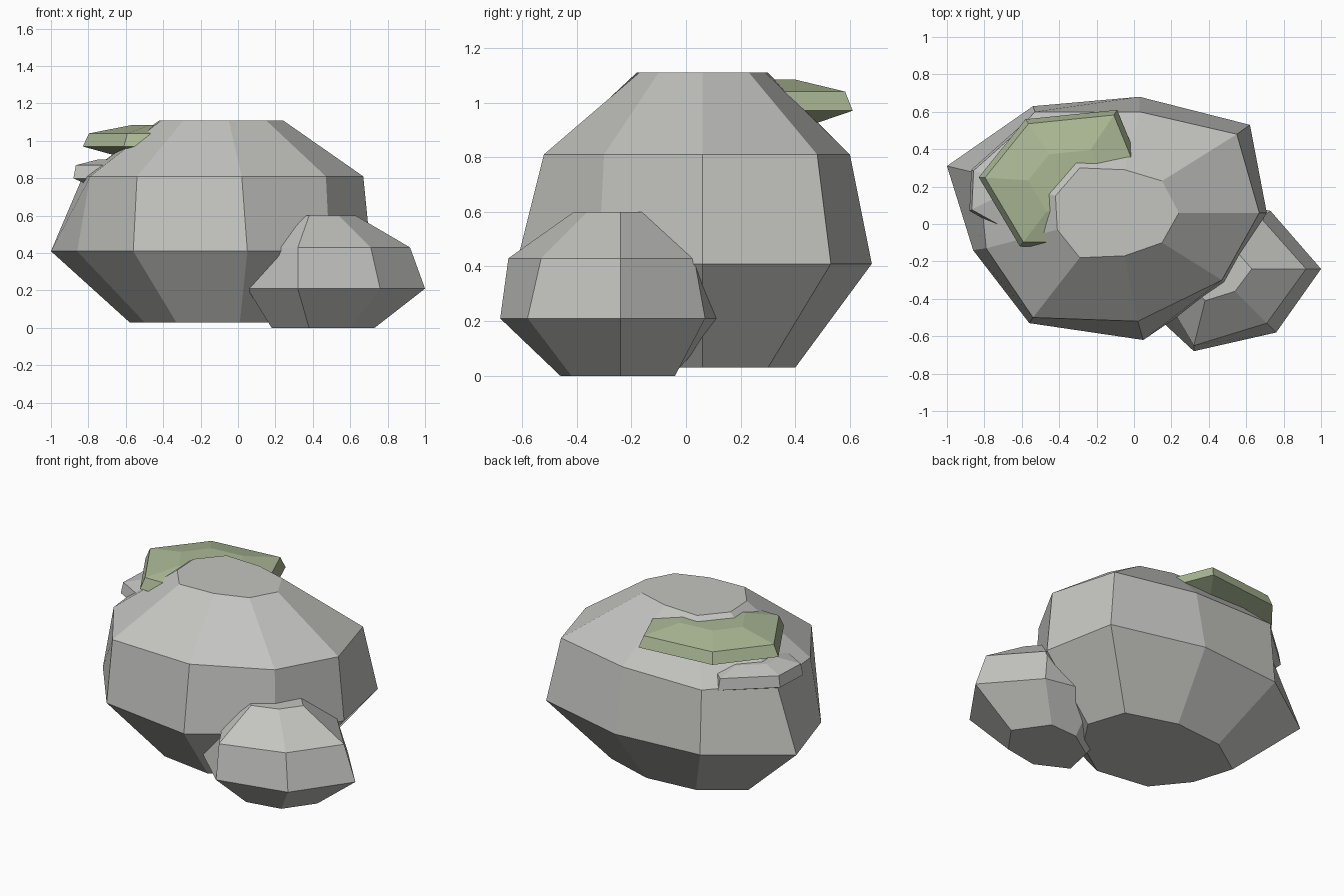
import bpy, bmesh


def material(name, rgb):
    m = bpy.data.materials.new(name)
    m.diffuse_color = (*rgb, 1.0)
    return m


STONE = material("stone grey", (0.55, 0.55, 0.53))
MOSS = material("moss green", (0.41, 0.48, 0.30))


def scaled(ring, centre, s):
    return [(centre[0] + (x - centre[0]) * s, centre[1] + (y - centre[1]) * s) for x, y in ring]


def stack(name, levels, mat):
    """Join outlines [(z, points), ...] into a closed faceted stone."""
    bm = bmesh.new()
    rings = [[bm.verts.new((x, y, z)) for x, y in pts] for z, pts in levels]
    n = len(rings[0])
    for a, b in zip(rings, rings[1:]):
        for i in range(n):
            j = (i + 1) % n
            bm.faces.new((a[i], a[j], b[j], b[i]))
    bm.faces.new(rings[0][::-1])
    bm.faces.new(rings[-1])
    bmesh.ops.recalc_face_normals(bm, faces=bm.faces[:])
    me = bpy.data.meshes.new(name)
    bm.to_mesh(me)
    bm.free()
    me.materials.append(mat)
    ob = bpy.data.objects.new(name, me)
    bpy.context.collection.objects.link(ob)
    return ob


# Large nine-sided boulder
stack("large_boulder", [
    (0.03, [(0.40, 0.06), (0.32, 0.30), (0.00, 0.40), (-0.33, 0.37), (-0.58, 0.20),
            (-0.50, -0.06), (-0.33, -0.27), (0.01, -0.32), (0.26, -0.15)]),
    (0.41, [(0.71, 0.06), (0.62, 0.53), (0.03, 0.68), (-0.54, 0.63), (-1.0, 0.31),
            (-0.86, -0.14), (-0.56, -0.53), (0.05, -0.62), (0.49, -0.32)]),
    (0.81, [(0.67, 0.06), (0.55, 0.48), (0.03, 0.60), (-0.53, 0.60), (-0.83, 0.27),
            (-0.79, -0.13), (-0.54, -0.50), (0.02, -0.52), (0.47, -0.30)]),
    (1.11, [(0.24, 0.06), (0.15, 0.23), (-0.05, 0.29), (-0.29, 0.30), (-0.42, 0.15),
            (-0.41, -0.03), (-0.29, -0.18), (-0.05, -0.17), (0.15, -0.10)]),
], STONE)

# Small seven-sided boulder at the front right
stack("small_boulder", [
    (0.00, [(0.73, -0.24), (0.60, -0.42), (0.38, -0.46), (0.18, -0.36),
            (0.22, -0.17), (0.40, -0.05), (0.59, -0.04)]),
    (0.21, [(1.00, -0.24), (0.76, -0.58), (0.32, -0.68), (0.05, -0.43),
            (0.09, -0.06), (0.40, 0.14), (0.73, 0.07)]),
    (0.43, [(0.92, -0.24), (0.71, -0.53), (0.32, -0.65), (0.19, -0.43),
            (0.20, -0.10), (0.42, 0.03), (0.68, 0.03)]),
    (0.60, [(0.63, -0.24), (0.54, -0.36), (0.38, -0.41), (0.31, -0.33),
            (0.32, -0.22), (0.43, -0.16), (0.56, -0.16)]),
], STONE)

# Flat moss cap growing out of the back left shoulder
moss = [(-0.83, 0.25), (-0.58, 0.56), (-0.09, 0.61), (0.09, 0.17), (-0.20, -0.12), (-0.61, -0.12)]
mc = (-0.35, 0.22)
stack("moss_patch", [(0.91, scaled(moss, mc, 0.55)), (0.97, moss),
                     (1.04, scaled(moss, mc, 0.93)), (1.085, scaled(moss, mc, 0.45))], MOSS)

# Thin stone chip embedded under the moss
chip = [(-0.88, 0.07), (-0.87, 0.29), (-0.60, 0.53), (-0.35, 0.30), (-0.40, 0.05), (-0.70, -0.03)]
cc = (-0.62, 0.20)
stack("stone_chip", [(0.77, scaled(chip, cc, 0.75)), (0.80, chip),
                     (0.87, scaled(chip, cc, 0.95)), (0.90, scaled(chip, cc, 0.5))], STONE)
